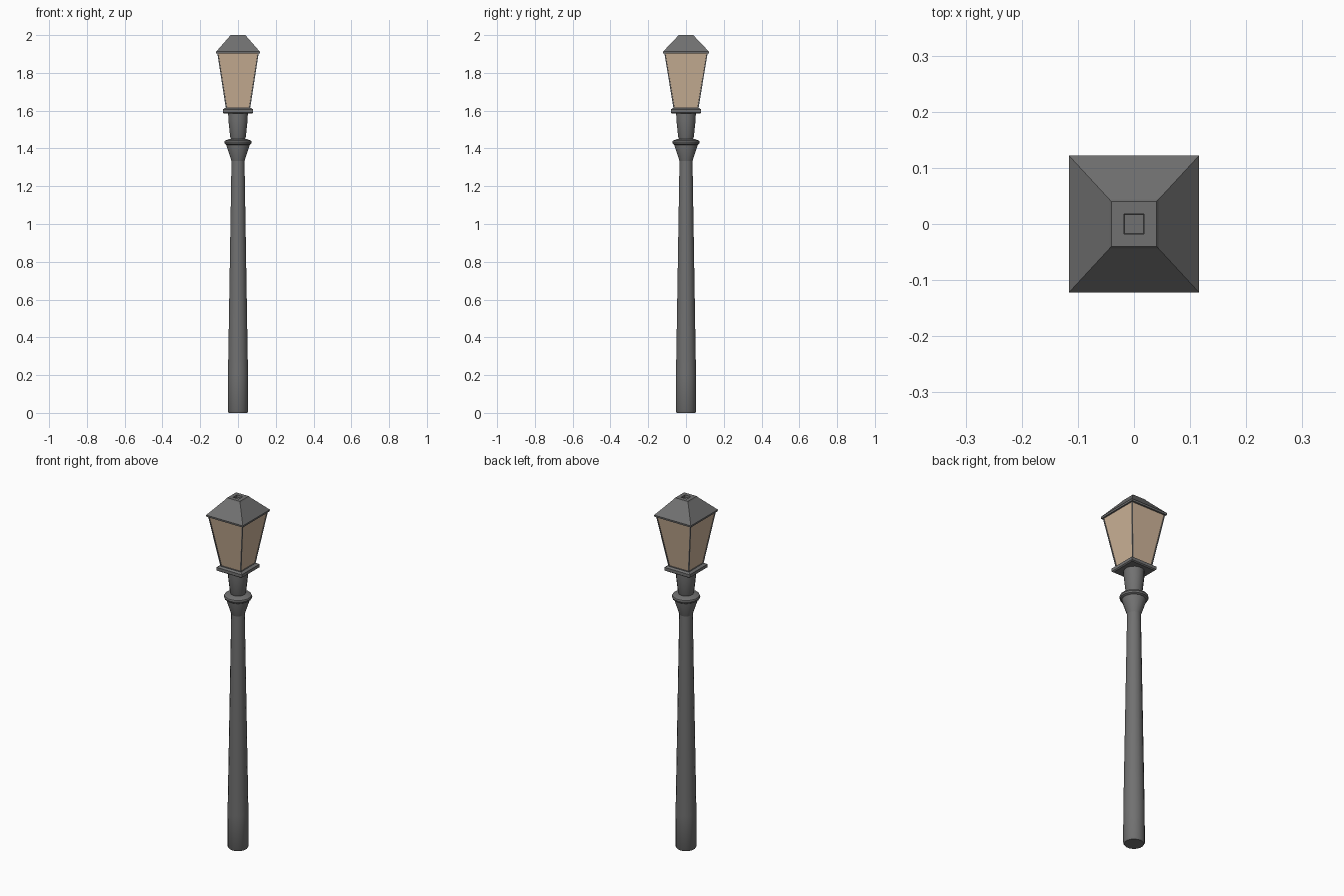
import bpy, bmesh, math

if "Cube" in bpy.data.objects:
    bpy.data.objects.remove(bpy.data.objects["Cube"])


def material(name, rgb):
    m = bpy.data.materials.new(name)
    m.diffuse_color = (*rgb, 1)
    m.use_nodes = True
    m.node_tree.nodes["Principled BSDF"].inputs["Base Color"].default_value = m.diffuse_color
    return m


IRON = material("grey iron", (0.165, 0.165, 0.165))
GLASS = material("warm glass", (0.62, 0.46, 0.32))


def finish(bm, name, *mats, smooth=False):
    bmesh.ops.recalc_face_normals(bm, faces=bm.faces)
    mesh = bpy.data.meshes.new(name)
    bm.to_mesh(mesh)
    bm.free()
    for m in mats:
        mesh.materials.append(m)
    ob = bpy.data.objects.new(name, mesh)
    bpy.context.collection.objects.link(ob)
    if smooth:
        bpy.ops.object.select_all(action='DESELECT')
        ob.select_set(True)
        bpy.context.view_layer.objects.active = ob
        bpy.ops.object.shade_smooth_by_angle(angle=math.radians(35))
    return ob


def loft(rings):
    """Skin a stack of equal-length point rings and cap both ends."""
    bm = bmesh.new()
    loops = [[bm.verts.new(p) for p in ring] for ring in rings]
    for a, b in zip(loops, loops[1:]):
        for i in range(len(a)):
            j = (i + 1) % len(a)
            bm.faces.new((a[i], a[j], b[j], b[i]))
    bm.faces.new(loops[0][::-1])
    bm.faces.new(loops[-1])
    return bm


def turned(name, profile, sides=16):
    step = 2 * math.pi / sides
    rings = [[(r * math.cos((i + .5) * step), r * math.sin((i + .5) * step), z)
              for i in range(sides)] for r, z in profile]
    return finish(loft(rings), name, IRON, smooth=True)


def square_stack(profile):
    """Profile entries are half width x, half width y, height."""
    return loft([[(-x, -y, z), (x, -y, z), (x, y, z), (-x, y, z)]
                 for x, y, z in profile])


# Tapered post, flared cup with collar, and neck under the lantern
turned("post", [(.050, 0), (.055, .008), (.054, .2), (.035, 1.34)])
turned("flared_cup", [(.034, 1.33), (.062, 1.415), (.062, 1.42)])
turned("collar", [(.062, 1.418), (.071, 1.424), (.074, 1.433),
                  (.071, 1.441), (.045, 1.451)])
turned("neck", [(.036, 1.445), (.042, 1.46), (.052, 1.55), (.053, 1.59)])

# Square plate carrying the lantern
finish(square_stack([(.074, .074, 1.585), (.08, .08, 1.59), (.08, .08, 1.607),
                     (.07, .07, 1.613)]), "lantern_plate", IRON)

# Lantern body: iron frame with recessed glass in each of the four sides
bm = square_stack([(.064, .066, 1.61), (.110, .115, 1.908)])
bm.normal_update()
panes = [f for f in bm.faces if abs(f.normal.z) < .5]
bmesh.ops.inset_individual(bm, faces=panes, thickness=.008)
bmesh.ops.inset_individual(bm, faces=panes, thickness=.0005, depth=-.003)
for f in panes:
    f.material_index = 1
finish(bm, "lantern_body", IRON, GLASS)

# Roof with thin eave, flat top and a small sunken socket
bm = square_stack([(.115, .121, 1.902), (.116, .122, 1.912),
                   (.044, .044, 1.994), (.040, .040, 2.0)])
bm.normal_update()
top = max(bm.faces, key=lambda f: f.calc_center_median().z)
bmesh.ops.inset_individual(bm, faces=[top], thickness=.031)
bmesh.ops.inset_individual(bm, faces=[top], thickness=.002, depth=-.012)
finish(bm, "roof", IRON)
